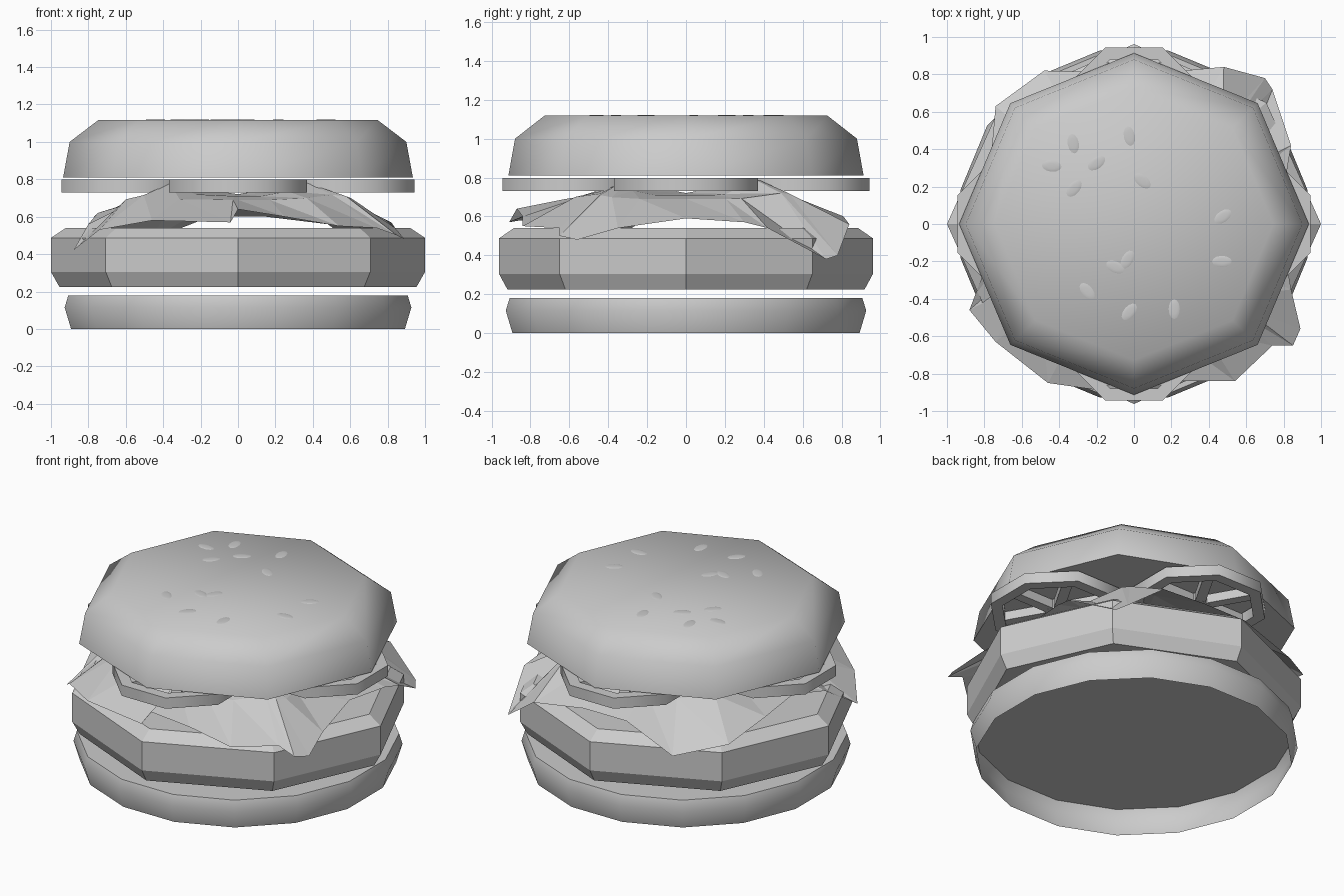
import bpy, bmesh, math
from mathutils import Matrix

cube = bpy.data.objects.get("Cube")
if cube:
    bpy.data.objects.remove(cube, do_unlink=True)

GREY = (0.6, 0.6, 0.6, 1.0)
mat = bpy.data.materials.new("plain_grey")
mat.use_nodes = True
mat.diffuse_color = GREY
mat.node_tree.nodes["Principled BSDF"].inputs["Base Color"].default_value = GREY


def finish(name, bm, smooth=None, recalc=True):
    """Turn a bmesh into a named object, optionally smoothed below an angle."""
    if recalc:
        bmesh.ops.recalc_face_normals(bm, faces=bm.faces[:])
    me = bpy.data.meshes.new(name)
    bm.to_mesh(me)
    bm.free()
    me.materials.append(mat)
    ob = bpy.data.objects.new(name, me)
    bpy.context.collection.objects.link(ob)
    if smooth:
        bpy.ops.object.select_all(action='DESELECT')
        ob.select_set(True)
        bpy.context.view_layer.objects.active = ob
        bpy.ops.object.shade_smooth_by_angle(angle=math.radians(smooth))
    return ob


def lathe(bm, profile, sides, turn=0.0, ys=1.0, dip=0.0, closed=False,
          floor=True, at=(0, 0)):
    """Rings of (radius, z) joined by quads; dip narrows the diagonals in y."""
    rings = []
    angles = [2 * math.pi * (i + turn) / sides for i in range(sides)]
    for r, z in profile:
        rings.append([bm.verts.new((
            at[0] + r * math.cos(a),
            at[1] + r * (ys - dip * abs(math.sin(2 * a))) * math.sin(a), z)) for a in angles])
    pairs = list(zip(rings, rings[1:]))
    if closed:
        pairs.append((rings[-1], rings[0]))
    for lo, hi in pairs:
        for i in range(sides):
            j = (i + 1) % sides
            bm.faces.new((lo[i], lo[j], hi[j], hi[i]))
    if not closed:
        bm.faces.new(rings[-1])
        if floor:
            bm.faces.new(rings[0][::-1])


# Bottom bun: a shell, open underneath
bm = bmesh.new()
lathe(bm, [(0.91, 0), (0.945, 0.115), (0.925, 0.18)], 16, turn=0.5, floor=False)
finish("bottom_bun", bm, 60)

# Patty
bm = bmesh.new()
lathe(bm, [(0.955, 0.225), (1.0, 0.305), (1.0, 0.487), (0.92, 0.54)], 8, ys=0.962, dip=0.043)
finish("patty", bm)

# Top bun
bm = bmesh.new()
lathe(bm, [(0.935, 0.81), (0.90, 1.0), (0.745, 1.118)], 8, ys=0.977)
finish("top_bun", bm, 60)

# Lettuce: crumpled sheet with a drooping rim, raised between the slices
RIM = [(.78, 0, .59), (.82, .3, .57), (.84, .42, .54), (.74, .72, .38), (.70, .78, .40),
       (.48, .84, .56), (.15, .81, .6), (-.15, .81, .6), (-.48, .82, .47), (-.74, .63, .54),
       (-.77, .3, .6), (-.75, 0, .62), (-.8, -.25, .56), (-.88, -.46, .42),
       (-.74, -.63, .53), (-.46, -.85, .58), (-.04, -.91, .57), (0, -.87, .64),
       (.25, -.84, .6), (.54, -.84, .55), (.74, -.65, .54), (.85, -.65, .5),
       (.89, -.56, .48), (.84, -.35, .54)]
bm = bmesh.new()
rim = [bm.verts.new(p) for p in RIM]
middle, inner = [], []
for x, y, z in RIM:
    bulge = abs(math.sin(2 * math.atan2(y, x))) ** 12
    middle.append(bm.verts.new((x * 0.68, y * 0.68, 0.69 + 0.03 * bulge)))
    inner.append(bm.verts.new((x * 0.49, y * 0.49, 0.71 + 0.08 * bulge)))
centre = bm.verts.new((0, 0, 0.72))
n = len(rim)
for i in range(n):
    j = (i + 1) % n
    for a, b in ((middle, rim), (inner, middle)):
        bm.faces.new((a[i], b[i], b[j]))
        bm.faces.new((a[i], b[j], a[j]))
    bm.faces.new((centre, inner[i], inner[j]))
finish("lettuce", bm, recalc=False)

# Tomato slices: open ring, hub and spokes
for k, name in enumerate(("left", "back", "right", "front")):
    a = k * math.pi / 2
    cx, cy = 0.575 * math.cos(a), 0.575 * math.sin(a)
    bm = bmesh.new()
    lathe(bm, [(0.4, 0.73), (0.4, 0.798), (0.33, 0.798), (0.33, 0.73)], 8, turn=0.5,
          closed=True, at=(cx, cy))
    lathe(bm, [(0.08, 0.735), (0.08, 0.793)], 6, at=(cx, cy))
    for s in range(6):
        m = (Matrix.Translation((cx, cy, 0.764)) @ Matrix.Rotation(s * math.pi / 3, 4, 'Z')
             @ Matrix.Translation((0.185, 0, 0)) @ Matrix.Diagonal((0.27, 0.06, 0.056, 1)))
        bmesh.ops.create_cube(bm, size=1, matrix=m)
    finish("tomato_slice_" + name, bm, 50)

# Sesame seeds, nearly flush with the bun: x, y, turn in degrees
SEEDS = [(-.44, .31, -5), (-.325, .43, 100), (-.32, .19, 50), (-.2, .325, 35),
         (-.025, .47, 100), (.045, .23, -40), (.475, .04, 35), (.47, -.2, 0),
         (.215, -.455, 90), (-.025, -.47, 50), (-.25, -.36, 130), (-.1, -.23, -25),
         (-.035, -.19, 60)]
bm = bmesh.new()
for x, y, turn in SEEDS:
    m = (Matrix.Translation((x, y, 1.118)) @ Matrix.Rotation(math.radians(turn), 4, 'Z')
         @ Matrix.Diagonal((0.053, 0.03, 0.003, 1)))
    bmesh.ops.create_uvsphere(bm, u_segments=12, v_segments=6, radius=1, matrix=m)
finish("sesame_seeds", bm, 60)
